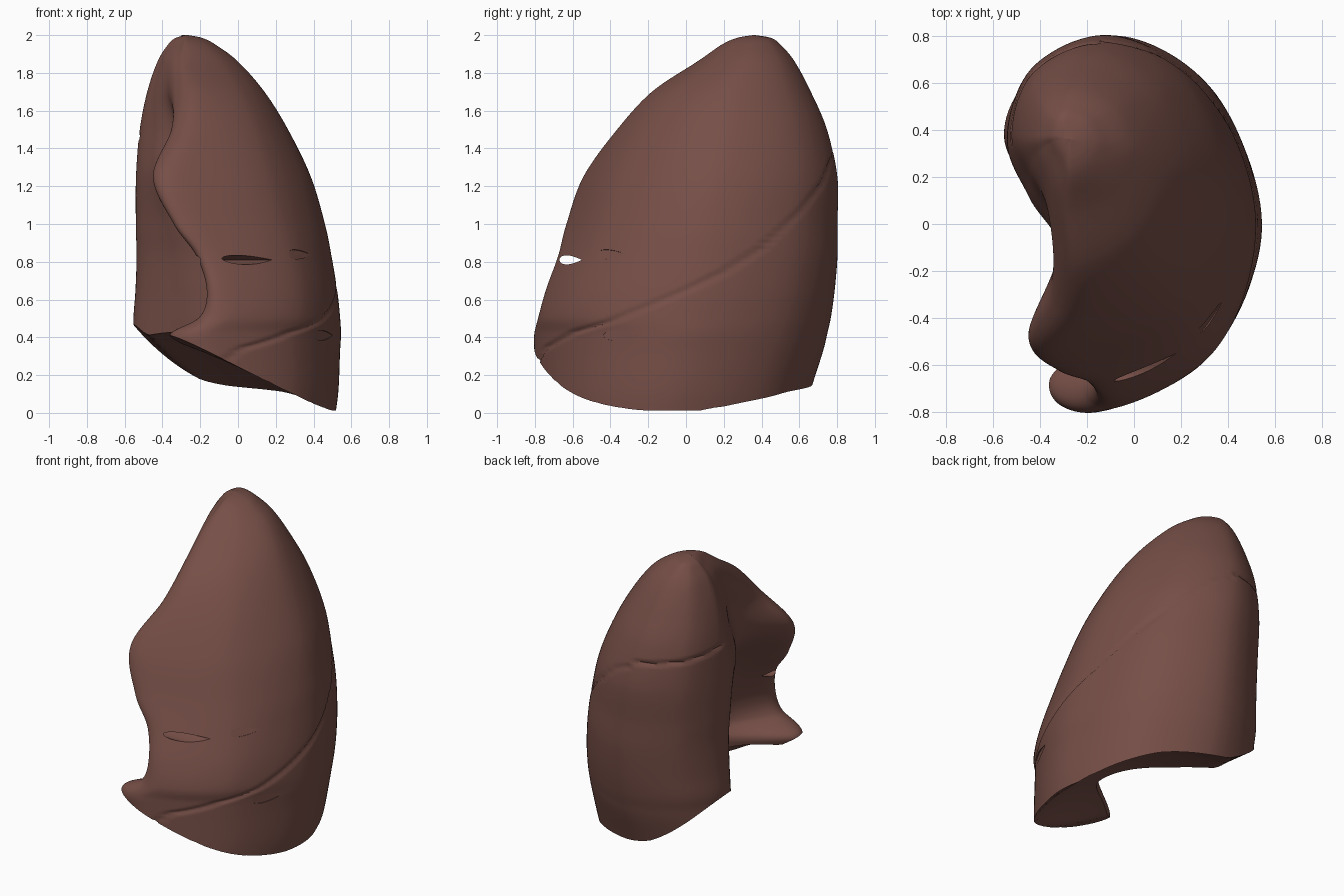
import bpy, bmesh, math
from mathutils import Vector
from mathutils.bvhtree import BVHTree

cube = bpy.data.objects.get("Cube")
if cube:
    bpy.data.objects.remove(cube, do_unlink=True)

tissue = bpy.data.materials.new("red_brown_tissue")
tissue.use_nodes = True
colour = (0.18, 0.077, 0.062, 1)
tissue.diffuse_color = colour
bsdf = tissue.node_tree.nodes["Principled BSDF"]
bsdf.inputs["Base Color"].default_value = colour
bsdf.inputs["Roughness"].default_value = 0.6


def spline(points, t, closed=False):
    """Catmull-Rom curve through tuples, t counted in points."""
    n = len(points)
    i = int(math.floor(t))
    if not closed:
        i = max(0, min(n - 2, i))
    u = t - i
    pick = (lambda k: points[k % n]) if closed else (lambda k: points[max(0, min(n - 1, k))])
    return [0.5 * (2 * b + (c - a) * u + (2 * a - 5 * b + 4 * c - d) * u * u
                   + (3 * b - a - 3 * c + d) * u ** 3)
            for a, b, c, d in zip(pick(i - 1), pick(i), pick(i + 1), pick(i + 2))]


def new_object(name, bm):
    bmesh.ops.recalc_face_normals(bm, faces=bm.faces)
    mesh = bpy.data.meshes.new(name)
    bm.to_mesh(mesh)
    bm.free()
    obj = bpy.data.objects.new(name, mesh)
    bpy.context.collection.objects.link(obj)
    mesh.materials.append(tissue)
    return obj


# Level sizes: z, tip x, tip y, front y, lateral x, back y, medial x, medial y, hollow x
LEVELS = [
    (-.10, -.30, -.67, -.80, .50, .60, -.55, .32, .05),
    (.10, -.32, -.67, -.80, .53, .65, -.55, .33, .05),
    (.32, -.34, -.67, -.80, .54, .72, -.55, .34, .05),
    (.42, -.35, -.66, -.80, .545, .745, -.55, .34, .05),
    (.51, -.20, -.69, -.77, .54, .765, -.55, .35, .05),
    (.65, -.165, -.68, -.72, .525, .785, -.54, .35, .03),
    (.83, -.22, -.62, -.655, .495, .80, -.535, .35, -.03),
    (1.0, -.34, -.58, -.61, .46, .80, -.54, .35, -.12),
    (1.25, -.45, -.48, -.53, .385, .80, -.54, .36, -.30),
    (1.50, -.35, -.29, -.36, .265, .745, -.52, .38, -.32),
    (1.70, -.33, -.08, -.18, .14, .66, -.48, .38, -.38),
    (1.86, -.33, .12, .06, 0, .575, -.425, .38, -.38),
    (1.95, -.31, .25, .19, -.12, .50, -.37, .38, -.34),
    (1.985, -.29, .30, .27, -.19, .45, -.33, .38, -.31),
    (2.0, -.27, .36, .355, -.265, .365, -.275, .36, -.273),
]


def outline(level):
    """Control points of one kidney-shaped cross-section."""
    z, xa, ya, yf, xr, yb, xm, ym, hx = level
    xf, xb, yl = xa + 0.22 * (xr - xa), (xm + xr) / 2 - 0.03, (yf + yb) / 2
    hy = ya + 0.4 * (ym - ya)
    return [(xa, ya), (xf, yf),
            (xf + .68 * (xr - xf), yl + .68 * (yf - yl)), (xr, yl),
            (xb + .69 * (xr - xb), yl + .69 * (yb - yl)), (xb, yb),
            (xb + .75 * (xm - xb), ym + .7 * (yb - ym)), (xm, ym),
            (hx + .6 * (xm - hx), hy + .5 * (ym - hy)), (hx, hy)]


# Oblique fissure as (y, z) on the outer surface
FISSURE = [(-.80, .24), (-.75, .34), (-.6, .425), (-.4, .485), (-.2, .565), (0, .65),
           (.2, .745), (.4, .87), (.6, 1.06), (.72, 1.21), (.79, 1.39)]


def fissure_z(y, s):
    if s > 5:
        return 1.4 + 0.03 * (s - 5)
    for (y0, z0), (y1, z1) in zip(FISSURE, FISSURE[1:]):
        if y <= y1:
            return z0 + (z1 - z0) * (y - y0) / (y1 - y0)
    return 1.4


# Lung body, lofted through the cross-sections
AROUND, STEP = 150, 16
bm = bmesh.new()
rings = []
for k in range((len(LEVELS) - 1) * STEP + 1):
    level = spline(LEVELS, k / STEP)
    control = outline(level)
    ring = []
    for j in range(AROUND):
        s = 10 * j / AROUND
        x, y = spline(control, s, True)
        if 1 < s < 7.2:
            gap = level[0] - fissure_z(y, s)
            pull = 0.014 * math.exp(-(gap / 0.011) ** 2)
            inward = Vector((-x, -y)).normalized() * pull
            x, y = x + inward.x, y + inward.y
        ring.append(bm.verts.new((x, y, level[0])))
    rings.append(ring)
for a, b in zip(rings, rings[1:]):
    for j in range(AROUND):
        n = (j + 1) % AROUND
        bm.faces.new((a[j], a[n], b[n], b[j]))
bm.faces.new(rings[0])
bm.faces.new(rings[-1])
lung = new_object("lung", bm)
tree = BVHTree.FromPolygons([v.co for v in lung.data.vertices],
                            [p.vertices[:] for p in lung.data.polygons])


# Domed cutter that hollows the sloping underside
def base_height(x, y):
    s = max(0, 0.5 - x)
    w = max(0, min(1, (0.8 - y) / 1.6))
    rim = (1 - w) * 0.36 * s ** 3 + w * 0.5 * s
    dome = 0.2 * max(0, 1 - (x / 0.5) ** 2 - (y / 0.72) ** 2)
    side = 0.05 * max(0, min(1, (y + 0.25) / 0.55)) * max(0, min(1, s * 4))
    return 0.012 + rim * 0.95 + dome + side * 0.6


bm = bmesh.new()
bmesh.ops.create_grid(bm, x_segments=60, y_segments=60, size=1)
top = bm.faces[:]
bmesh.ops.solidify(bm, geom=top, thickness=0.2)
middle = sum(v.co.z for v in bm.verts) / len(bm.verts)
for v in bm.verts:
    v.co.z = base_height(v.co.x, v.co.y) if v.co.z > middle else -0.6
cutters = [new_object("underside_cutter", bm)]


# Teardrop slit cutters
def teardrop(name, centre, along, up, length, height, depth):
    along, up = Vector(along).normalized(), Vector(up).normalized()
    out = along.cross(up)
    bm = bmesh.new()
    loops = []
    for side in (-depth, depth):
        loop = []
        for i in range(24):
            a = math.tau * i / 24
            taper = (1 - math.cos(a)) / 2
            p = along * (math.cos(a) * length / 2) + up * (math.sin(a) * taper ** .6 * height * .6)
            loop.append(bm.verts.new(Vector(centre) + p + out * side))
        loops.append(loop)
    for i in range(24):
        n = (i + 1) % 24
        bm.faces.new((loops[0][i], loops[0][n], loops[1][n], loops[1][i]))
    bm.faces.new(loops[0])
    bm.faces.new(loops[1])
    return new_object(name, bm)


cutters.append(teardrop("border_slit_cutter", (-.1, -.61, .81), (0, 1, 0), (0, 0, 1), .12, .055, .3))
for name, y, z in (("upper_slit_cutter", -.4, .84), ("lower_slit_cutter", -.34, .41)):
    hit, normal, _, _ = tree.ray_cast(Vector((1, y, z)), Vector((-1, 0, 0)))
    along = Vector((0, 0, 1)).cross(normal)
    cutters.append(teardrop(name, hit, along, normal.cross(along), .22, .06, .006))

# Cut the body and shade it
for cutter in cutters:
    mod = lung.modifiers.new(cutter.name, 'BOOLEAN')
    mod.operation = 'DIFFERENCE'
    mod.solver = 'EXACT'
    mod.object = cutter
    cutter.hide_render = True
bpy.context.view_layer.objects.active = lung
lung.select_set(True)
for mod in list(lung.modifiers):
    bpy.ops.object.modifier_apply(modifier=mod.name)
for cutter in cutters:
    bpy.data.objects.remove(cutter, do_unlink=True)
bpy.ops.object.shade_smooth_by_angle(angle=math.radians(45))
